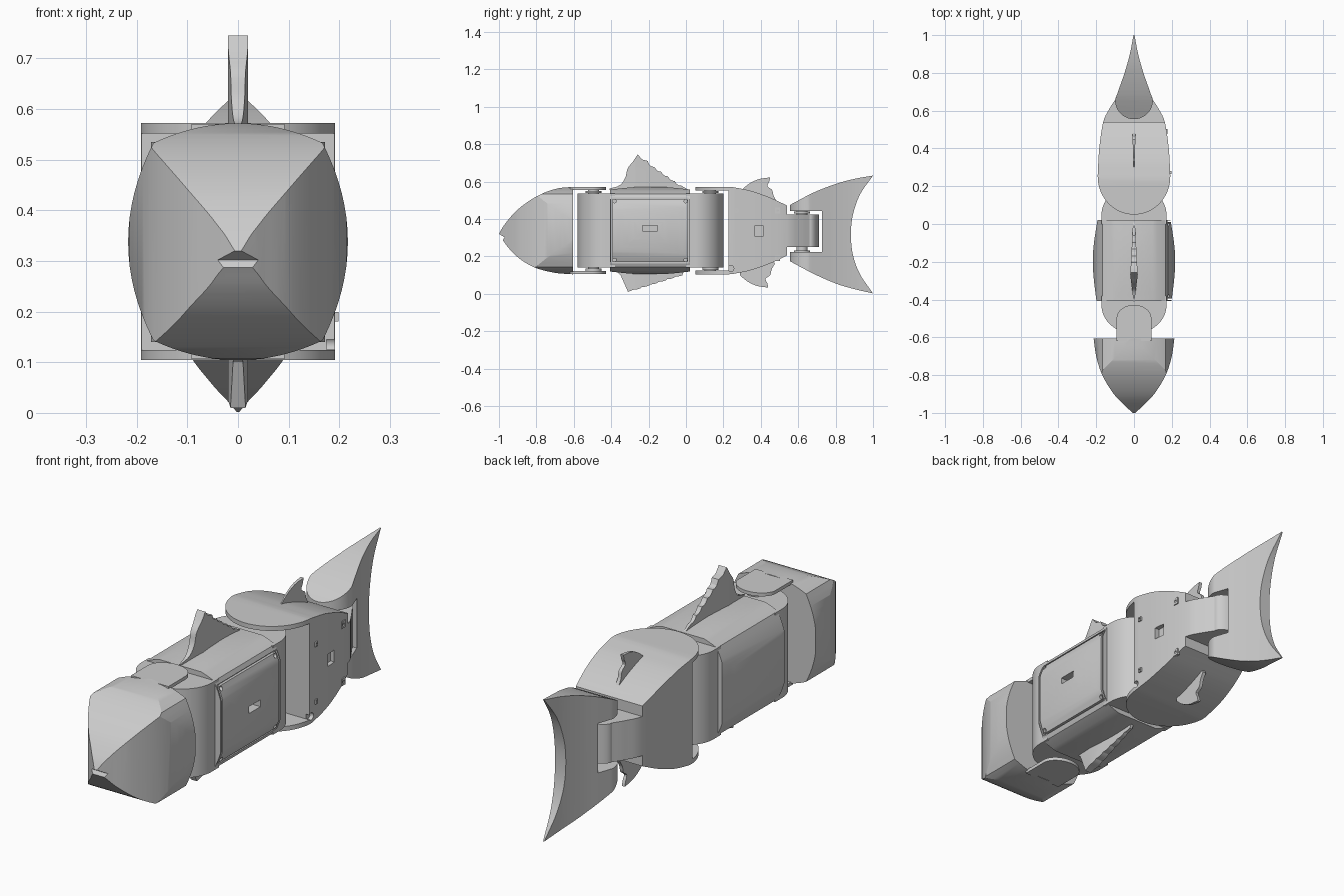
import bpy, bmesh, math
from mathutils import Vector

cube = bpy.data.objects.get("Cube")
if cube:
    bpy.data.objects.remove(cube)

grey = bpy.data.materials.new("plain_grey")
grey.use_nodes = True
grey.diffuse_color = (0.6, 0.6, 0.6, 1)
grey.node_tree.nodes["Principled BSDF"].inputs["Base Color"].default_value = (0.6, 0.6, 0.6, 1)


def curve(pts, steps=5):
    """Smooth open curve through the given points."""
    p = [Vector(q) for q in pts]
    p = [2 * p[0] - p[1]] + p + [2 * p[-1] - p[-2]]
    out = []
    for a, b, c, d in zip(p, p[1:], p[2:], p[3:]):
        for i in range(steps):
            t = i / steps
            out.append(0.5 * (2 * b + (c - a) * t + (2 * a - 5 * b + 4 * c - d) * t ** 2
                              + (3 * b - a - 3 * c + d) * t ** 3))
    return [tuple(v) for v in out] + [tuple(pts[-1])]


def arc(cy, rx, ry, a0, a1, n=16):
    """Part of an ellipse on the centre line, angles in degrees."""
    angles = [math.radians(a0 + (a1 - a0) * i / n) for i in range(n + 1)]
    return [(rx * math.cos(a), cy + ry * math.sin(a)) for a in angles]


def mirrored(half):
    return half + [(-x, y) for x, y in reversed(half) if x > 1e-5]


def prism(name, outline, axis, lo, hi):
    """Extrude a 2D outline along an axis."""
    place = {"x": lambda u, v, w: (w, u, v),
             "y": lambda u, v, w: (u, w, v),
             "z": lambda u, v, w: (u, v, w)}[axis]
    bm = bmesh.new()
    low = [bm.verts.new(place(u, v, lo)) for u, v in outline]
    high = [bm.verts.new(place(u, v, hi)) for u, v in outline]
    bm.faces.new(low)
    bm.faces.new(high)
    for i in range(len(low)):
        j = (i + 1) % len(low)
        bm.faces.new((low[i], low[j], high[j], high[i]))
    bmesh.ops.recalc_face_normals(bm, faces=bm.faces)
    mesh = bpy.data.meshes.new(name)
    bm.to_mesh(mesh)
    bm.free()
    ob = bpy.data.objects.new(name, mesh)
    bpy.context.collection.objects.link(ob)
    mesh.materials.append(grey)
    return ob


def boolean(ob, other, operation):
    mod = ob.modifiers.new("cut", "BOOLEAN")
    mod.operation, mod.solver, mod.object = operation, "EXACT", other
    bpy.context.view_layer.update()
    mesh = bpy.data.meshes.new_from_object(ob.evaluated_get(bpy.context.evaluated_depsgraph_get()))
    ob.modifiers.clear()
    ob.data = mesh
    bpy.data.objects.remove(other)


def shape(name, side, plan, section=None):
    """Solid with a given side view, top view and optional cross-section."""
    ob = prism(name, side, "x", -0.4, 0.4)
    boolean(ob, prism("plan", plan, "z", -0.2, 1), "INTERSECT")
    if section:
        boolean(ob, prism("section", section, "y", -1.2, 1.2), "INTERSECT")
    return ob


def rect(u, v, du, dv):
    return [(u - du, v - dv), (u + du, v - dv), (u + du, v + dv), (u - du, v + dv)]


def disc(u, v, r, n=16):
    return [(u + r * math.cos(i * math.tau / n), v + r * math.sin(i * math.tau / n)) for i in range(n)]


# Barrel-like cross-section shared by head and middle
mid_z = 0.338
steps = [i / 8 for i in range(-8, 9)]
flank = [(0.217 - 0.05 * t * t, mid_z + 0.195 * t) for t in steps]
crown = [(-0.163 * t, mid_z + 0.234 - 0.037 * t * t) for t in steps]
section = (flank + crown + [(-x, 2 * mid_z - z) for x, z in flank]
           + [(-x, 2 * mid_z - z) for x, z in crown])

# Head with a notched mouth
brow = curve([(-1, 0.32), (-0.97, 0.37), (-0.9, 0.45), (-0.8, 0.52), (-0.7, 0.56), (-0.605, 0.572)])
jaw = curve([(-0.605, 0.104), (-0.7, 0.112), (-0.8, 0.137), (-0.88, 0.18), (-0.94, 0.235), (-0.98, 0.287)])
head_half = [(0.003, -1.003)] + curve([(0.04, -0.97), (0.107, -0.9), (0.168, -0.8), (0.2, -0.7), (0.214, -0.605)])
shape("head", brow + jaw + [(-0.97, 0.302)], mirrored(head_half), section)

# Hinge tongues and pins
tongue = mirrored([(0.092, -0.62)] + arc(-0.5, 0.092, 0.072, 0, 90))
prism("upper_head_hinge", tongue, "z", 0.555, 0.57)
prism("lower_head_hinge", tongue, "z", 0.106, 0.121)
for name, y, lo, hi in (("front", -0.495, 0.115, 0.56), ("middle", 0.13, 0.12, 0.56), ("tail", 0.62, 0.21, 0.45)):
    prism(name + "_hinge_pin", disc(0, y, 0.03, 24), "z", lo, hi)
    for z in (lo + 0.008, hi - 0.022):
        prism(name + "_hinge_washer", disc(0, y, 0.043, 24), "z", z, z + 0.012)

# Middle body
back = curve([(-0.407, 0.557), (-0.3, 0.568), (-0.19, 0.573), (-0.08, 0.568), (0.022, 0.557)])
belly = [(y, 2 * mid_z - z) for y, z in reversed(back)]
middle_half = curve([(0.197, -0.42), (0.212, -0.3), (0.218, -0.2), (0.212, -0.1), (0.19, 0.04)])
middle = shape("middle_body", back + belly, mirrored(middle_half), section)

# Access panel grooves, handle and screw holes on the left flank
py, pz, hy, hz = -0.192, 0.338, 0.206, 0.172
cuts = [rect(py, pz + s * hz, hy, 0.004) for s in (-1, 1)]
cuts += [rect(py + s * hy, pz, 0.004, hz) for s in (-1, 1)]
cuts += [rect(py, 0.35, 0.04, 0.015)]
cuts += [disc(py + a * 0.19, pz + b * 0.157, 0.009) for a in (-1, 1) for b in (-1, 1)]
for c in cuts:
    boolean(middle, prism("cutter", c, "x", 0.168, 0.3), "DIFFERENCE")

# Rounded joint blocks at both ends of the middle body
for name, cy, direction in (("front_joint_block", -0.43, -1), ("rear_joint_block", 0.05, 1)):
    half = [(0.172, cy - direction * 0.05)] + arc(cy, 0.172, direction * 0.15, 0, 90)
    prism(name, mirrored(half), "z", 0.14, 0.535)

# Rear body: fork at the front, narrow joint block at the back
top_line = [(0, 0.572), (0.23, 0.572)] + curve([(0.25, 0.57), (0.34, 0.552), (0.44, 0.518), (0.54, 0.472)])
top_line = [(0.228, mid_z), (0.228, 0.552), (0, 0.552)] + top_line + [(0.54, 0.425), (0.75, 0.425)]
rear_side = top_line + [(y, 2 * mid_z - z) for y, z in reversed(top_line[1:])]
rear_half = arc(0.25, 0.192, 0.2, -90, 0) + curve([(0.192, 0.26), (0.184, 0.4), (0.163, 0.54), (0.13, 0.61), (0.098, 0.66)])
rear_half += arc(0.66, 0.098, 0.052, 8, 90)
rear = shape("rear_body", rear_side, mirrored(rear_half))
boolean(rear, prism("cutter", rect(0.39, 0.335, 0.025, 0.027), "x", 0.165, 0.3), "DIFFERENCE")
boolean(rear, prism("cutter", disc(0.24, 0.135, 0.016), "x", 0.175, 0.3), "DIFFERENCE")

# Mounting tabs with holes
for y, x, r in ((0.272, 0.186, 0.008), (0.49, 0.165, 0.013)):
    for z in (0.19, 0.445):
        tab = prism("mounting_tab", rect(y, z, r, r * 1.2), "x", x, x + 0.012)
        boolean(tab, prism("cutter", disc(y, z, r * 0.5), "x", x + 0.005, 0.3), "DIFFERENCE")

# Forked tail fin
upper = curve([(0.5, 0.448), (0.56, 0.477), (0.68, 0.54), (0.8, 0.587), (0.9, 0.614), (1, 0.632)])
trailing = curve([(1, 0.632), (0.93, 0.53), (0.892, 0.42), (0.882, 0.318), (0.892, 0.21), (0.93, 0.105), (1, 0.002)])
lower = curve([(1, 0.002), (0.9, 0.025), (0.8, 0.055), (0.68, 0.108), (0.56, 0.172), (0.5, 0.208)])
slot = [(0.5, 0.222), (0.726, 0.222), (0.726, 0.442), (0.5, 0.442)]
tail_half = arc(0.655, 0.1, 0.1, -90, 0)
tail_half += curve([(0.099, 0.66), (0.078, 0.72), (0.05, 0.8), (0.022, 0.9), (0.002, 1.004)])
shape("tail_fin", upper + trailing[1:] + lower[1:] + slot, mirrored(tail_half))

# Ragged fins on the middle body
blade = mirrored([(0.001, -0.42), (0.006, -0.38), (0.02, -0.27), (0.016, -0.2), (0.004, 0.03)])
dorsal = curve([(-0.41, 0.562), (-0.355, 0.58), (-0.325, 0.62), (-0.312, 0.67), (-0.285, 0.705), (-0.258, 0.745)])
dorsal += [(-0.235, 0.718), (-0.205, 0.71)]
for i in range(5):
    y, z = -0.195 + i * 0.036, 0.688 - i * 0.025
    dorsal += [(y, z), (y + 0.012, z - 0.008), (y + 0.026, z - 0.01)]
shape("dorsal_fin", dorsal + [(0.015, 0.555), (0.01, 0.53), (-0.4, 0.53)], blade)
ventral = [(-0.36, 0.14), (-0.36, 0.108)] + curve([(-0.35, 0.1), (-0.33, 0.055), (-0.31, 0.01)])
for i in range(6):
    y, z = -0.28 + i * 0.045, 0.022 + i * 0.014
    ventral += [(y, z), (y + 0.02, z + 0.002), (y + 0.035, z + 0.007)]
shape("ventral_fin", ventral + [(0, 0.14)], blade)

# Small fins on the rear body
small = mirrored([(0.002, 0.29), (0.008, 0.46), (0.008, 0.5)])
rear_fin = curve([(0.3, 0.558), (0.34, 0.59), (0.39, 0.613), (0.45, 0.622)])
rear_fin += curve([(0.445, 0.6), (0.436, 0.575), (0.46, 0.555), (0.468, 0.525), (0.485, 0.495)])
rear_fin += [(0.47, 0.46), (0.3, 0.52)]
shape("rear_dorsal_fin", rear_fin, small)
shape("rear_ventral_fin", [(y - 0.01, 0.655 - z) for y, z in rear_fin], small)

# Smooth shading with sharp creases
for ob in bpy.context.scene.objects:
    ob.select_set(ob.type == "MESH")
bpy.context.view_layer.objects.active = rear
bpy.ops.object.shade_smooth_by_angle(angle=math.radians(25))
